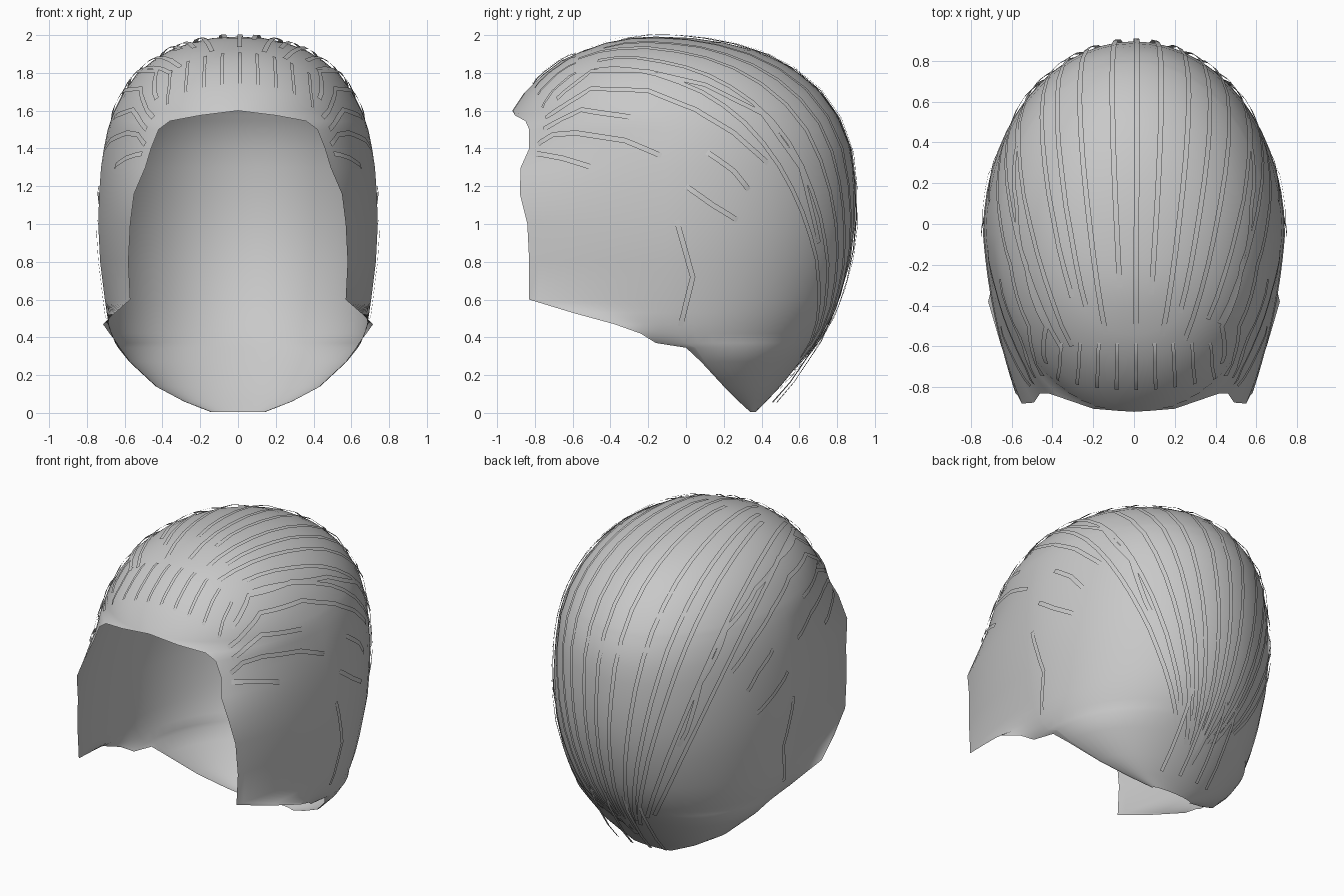
import bpy, bmesh, math, random
from mathutils import Vector
from mathutils.bvhtree import BVHTree

if "Cube" in bpy.data.objects:
    bpy.data.objects.remove(bpy.data.objects["Cube"])

random.seed(4)
grey = bpy.data.materials.new("hair_grey")
grey.diffuse_color = (0.58, 0.58, 0.58, 1)
grey.use_nodes = True
grey.node_tree.nodes["Principled BSDF"].inputs["Base Color"].default_value = grey.diffuse_color


def add_object(name, bm):
    mesh = bpy.data.meshes.new(name)
    bm.to_mesh(mesh)
    mesh.materials.append(grey)
    ob = bpy.data.objects.new(name, mesh)
    bpy.context.collection.objects.link(ob)
    for p in mesh.polygons:
        p.use_smooth = True
    return ob


# Horizontal rows: height, half width, y of widest point, back y, front edge x, front edge y
ROWS = [
    (1.985, .13, -.15, .03, 0, -.30),
    (1.96, .25, -.14, .20, 0, -.41),
    (1.92, .36, -.12, .36, 0, -.54),
    (1.865, .45, -.10, .49, 0, -.66),
    (1.79, .54, -.08, .61, 0, -.76),
    (1.69, .61, -.06, .72, 0, -.86),
    (1.60, .655, -.05, .785, 0, -.92),
    (1.575, .665, -.05, .80, .20, -.905),
    (1.545, .675, -.05, .815, .36, -.85),
    (1.50, .69, -.05, .84, .42, -.83),
    (1.40, .71, -.05, .87, .46, -.83),
    (1.30, .725, -.05, .885, .49, -.875),
    (1.16, .735, -.05, .895, .55, -.88),
    (1.00, .74, -.05, .895, .57, -.84),
    (.80, .73, -.05, .87, .58, -.83),
    (.60, .705, -.05, .81, .57, -.83),
    (.53, .695, -.05, .78, .65, -.60),
    (.47, .685, -.05, .75, .715, -.38),
    (.42, .67, -.04, .72, .68, -.24),
    (.37, .65, -.01, .685, .64, -.16),
    (.345, .635, .05, .665, .625, .00),
    (.27, .575, .10, .605, .57, .08),
    (.14, .435, .21, .50, .43, .20),
    (.06, .285, .29, .425, .28, .28),
    (.005, .145, .345, .37, .14, .34),
]
N = 14


def half_row(row):
    """Points from the back centre round the right side to the front edge."""
    z, w, yc, yb, xe, ye = row
    pts = []
    for i in range(N):
        a = math.pi / 2 * i / N
        pts.append((w * math.sin(a), yc + (yb - yc) * math.cos(a), z))
    x_end = min(xe, .98 * w)
    p = .94 + .06 * min(1, xe / .4)
    straight = .35 * min(1, max(0, (xe - .36) / .18))    # flatter cheek panels
    end = math.acos((x_end / w) ** (1 / p))
    for i in range(N + 1):
        a = end * i / N
        v = (math.sin(a) / math.sin(end)) ** p
        x = w * max(math.cos(a), 0) ** p if i < N else x_end
        x = x * (1 - straight) + (w + (x_end - w) * v) * straight
        x += (xe - x_end) * v ** 3                       # flared lower edge
        pts.append((x, yc + (ye - yc) * v, z))
    return pts


# Hair cap: open shell, mirrored left to right
bm = bmesh.new()
grid = [[bm.verts.new(p) for p in half_row(r)] for r in ROWS]
apex = bm.verts.new((0, -.16, 1.992))
for i in range(2 * N):
    bm.faces.new((apex, grid[0][i], grid[0][i + 1]))
    for upper, lower in zip(grid, grid[1:]):
        bm.faces.new((upper[i], lower[i], lower[i + 1], upper[i + 1]))
geom = bm.verts[:] + bm.edges[:] + bm.faces[:]
bmesh.ops.mirror(bm, geom=geom, axis='X', merge_dist=.0005)
bmesh.ops.remove_doubles(bm, verts=bm.verts, dist=.0005)
bmesh.ops.recalc_face_normals(bm, faces=bm.faces)
bm.normal_update()
top = max(bm.faces, key=lambda f: f.calc_center_median().z)
if top.normal.z < 0:
    bmesh.ops.reverse_faces(bm, faces=bm.faces)
add_object("hair_cap", bm)
tree = BVHTree.FromBMesh(bm)

# Strands: thin ribbons fanned round a line from the brow to the nape
FRONT, NAPE = Vector((0, -.80, 1.2)), Vector((0, .43, .08))
AXIS = (NAPE - FRONT).normalized()
UP = Vector((0, -AXIS.z, AXIS.y))


def ribbon(out, hits, width, lift=.012):
    """Flat strip following surface hits, each a point and a normal."""
    n = len(hits)
    if n < 3:
        return
    pairs = []
    for i, (h, m) in enumerate(hits):
        p = h + m * (lift if 0 < i < n - 1 else .006)
        along = hits[min(i + 1, n - 1)][0] - hits[max(i - 1, 0)][0]
        side = along.cross(m).normalized() * width / 2
        pairs.append((out.verts.new(p - side), out.verts.new(p + side)))
    for a, b in zip(pairs, pairs[1:]):
        out.faces.new((a[0], a[1], b[1], b[0]))


def fan_strand(out, deg, t0, t1, width=.026, steps=18):
    phi, hits = math.radians(deg), []
    for i in range(steps + 1):
        t = t0 + (t1 - t0) * i / steps
        d = UP * math.cos(phi) + Vector((math.sin(phi), 0, 0)) + AXIS * (2 * t - 1) * .8
        h, m, _, _ = tree.ray_cast(FRONT.lerp(NAPE, t), d.normalized())
        if h:
            hits.append((h, m if m.dot(d) > 0 else -m))
    ribbon(out, hits, width, .015)


def projected_strand(out, points, direction, width=.028, steps=4):
    """Lay a polyline on the cap by casting rays along a direction."""
    pts = [Vector(p) for p in points]
    line = [a.lerp(b, i / steps) for a, b in zip(pts, pts[1:]) for i in range(steps)] + [pts[-1]]
    hits, d = [], Vector(direction)
    for p in line:
        h, m, _, _ = tree.ray_cast(p, d)
        if h:
            hits.append((h, m if m.dot(d) < 0 else -m))
    ribbon(out, hits, width)


# Long strands sweeping from the crown to the nape, outer ones ending higher
long_strands = bmesh.new()
for k in range(-6, 7):
    deg = k * 5.2 + random.uniform(-1, 1)
    fan_strand(long_strands, deg, random.uniform(.09, .2), random.uniform(.93, 1.0) - .02 * abs(k))
add_object("long_strands", long_strands)

# Short strands above the brow
brow_strands = bmesh.new()
for k in range(-4, 5):
    x = k * .095 + .01
    y = -.81 + .35 * x * x
    projected_strand(brow_strands, [(x, y, 3), (x * .97, -.70, 3), (x * .95, -.58, 3)], (0, 0, -1), .018)
add_object("brow_strands", brow_strands)

# Side strands swept back from the temples, as (y, z) paths, with a bent lock by each ear
SIDE_PATHS = [
    [(-.79, 1.37), (-.65, 1.345), (-.50, 1.30)],
    [(-.78, 1.42), (-.70, 1.47), (-.58, 1.48), (-.32, 1.44), (-.13, 1.36)],
    [(-.75, 1.50), (-.55, 1.60), (-.27, 1.56)],
    [(-.74, 1.56), (-.50, 1.71), (-.20, 1.70), (.05, 1.60), (.25, 1.48), (.43, 1.32)],
    [(-.68, 1.66), (-.50, 1.80), (-.20, 1.80), (.10, 1.73), (.40, 1.58), (.60, 1.30), (.70, .90)],
    [(.11, 1.38), (.25, 1.28), (.33, 1.18)],
    [(0, 1.20), (.14, 1.10), (.27, 1.02)],
    [(-.05, 1.02), (.035, .72), (-.03, .46)],
]
side_strands = bmesh.new()
for s in (-1, 1):
    for path in SIDE_PATHS:
        projected_strand(side_strands, [(s * 2, y, z) for y, z in path], (-s, 0, 0))
add_object("side_strands", side_strands)

# Loose wisps at the nape
wisps = bmesh.new()
for x in (-.17, -.08, .05, .17):
    hits = []
    for i in range(5):
        h, m, _, _ = tree.ray_cast(Vector((x, 2, .5 - .11 * i)), Vector((0, -1, 0)))
        if h:
            hits.append((h + Vector((0, .014 * i, 0)), m))
    ribbon(wisps, hits, .022)
add_object("nape_wisps", wisps)
